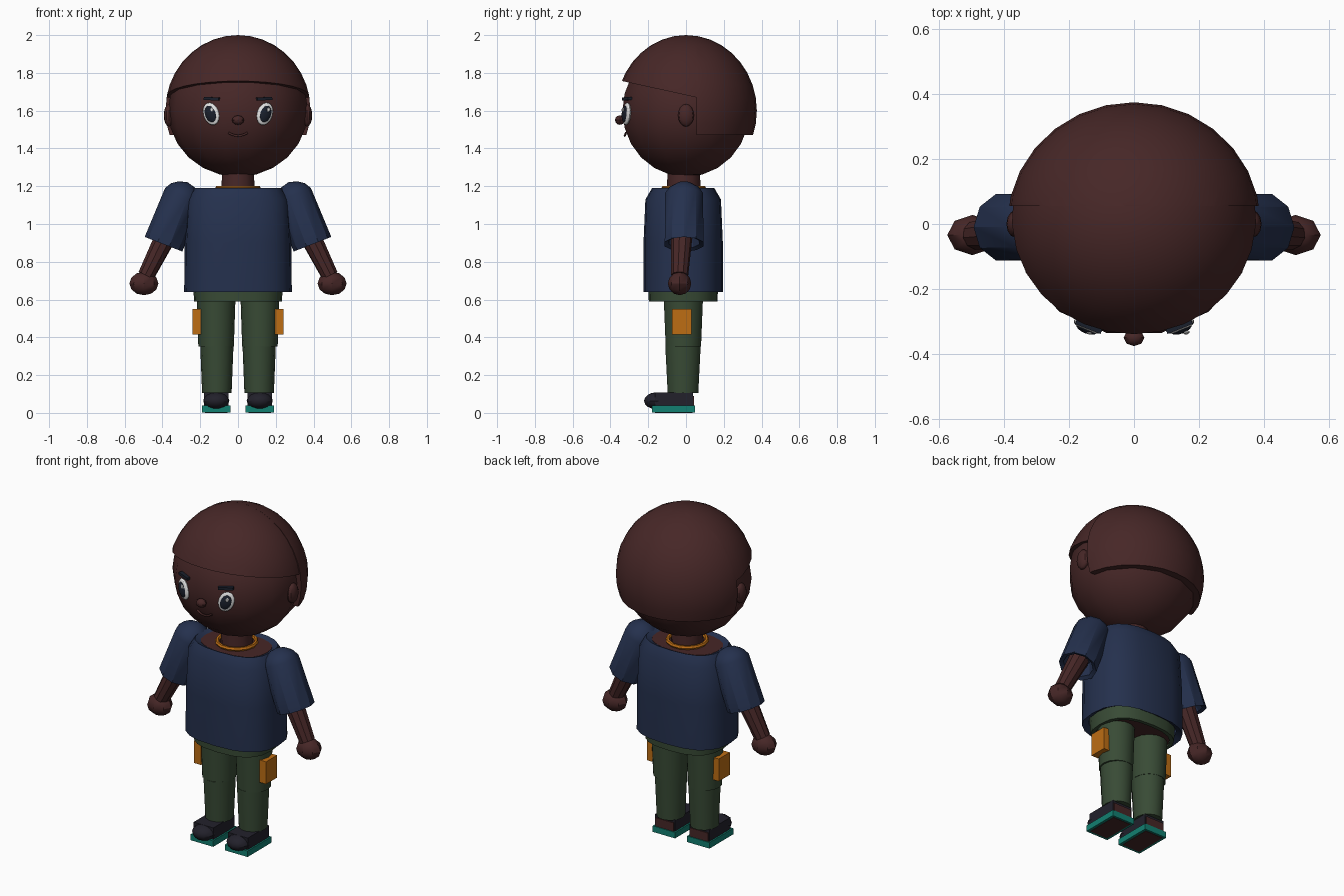
import bpy, bmesh, math
from mathutils import Vector, Matrix

if "Cube" in bpy.data.objects:
    bpy.data.objects.remove(bpy.data.objects["Cube"], do_unlink=True)


def material(name, r, g, b):
    m = bpy.data.materials.new(name)
    m.use_nodes = True
    m.diffuse_color = (r, g, b, 1)
    bsdf = next(n for n in m.node_tree.nodes if n.type == 'BSDF_PRINCIPLED')
    bsdf.inputs["Base Color"].default_value = (r, g, b, 1)
    return m


SKIN = material("deep_brown", 0.062, 0.020, 0.020)
SHIRT = material("navy_cloth", 0.018, 0.030, 0.075)
PANTS = material("olive_cloth", 0.040, 0.070, 0.036)
ORANGE = material("orange", 0.51, 0.155, 0.007)
TEAL = material("teal_rubber", 0.006, 0.215, 0.165)
SHOE = material("charcoal", 0.016, 0.015, 0.024)
WHITE = material("eye_white", 0.75, 0.75, 0.75)
PUPIL = material("pupil_dark", 0.010, 0.014, 0.025)


def finish(name, bm, mat, smooth=True):
    bmesh.ops.recalc_face_normals(bm, faces=bm.faces)
    me = bpy.data.meshes.new(name)
    bm.to_mesh(me)
    bm.free()
    ob = bpy.data.objects.new(name, me)
    bpy.context.collection.objects.link(ob)
    me.materials.append(mat)
    if smooth:
        bpy.ops.object.select_all(action='DESELECT')
        ob.select_set(True)
        bpy.context.view_layer.objects.active = ob
        bpy.ops.object.shade_smooth_by_angle(angle=math.radians(32))
    return ob


def loft(name, mat, rings, at=(0, 0, 0), aim=(0, 0, 1), n=16, p=2, cap=True, cuts=()):
    """Skin rings of (height, x radius, y radius); p above 2 squares the section."""
    bm = bmesh.new()
    q = Vector((0, 0, 1)).rotation_difference(Vector(aim)).to_matrix().to_4x4()
    m = Matrix.Translation(at) @ q
    loops = []
    for z, rx, ry in rings:
        loop = []
        for i in range(n):
            a = math.tau * i / n
            c, s = math.cos(a), math.sin(a)
            x = math.copysign(abs(c) ** (2 / p), c) * rx
            y = math.copysign(abs(s) ** (2 / p), s) * ry
            loop.append(bm.verts.new(m @ Vector((x, y, z))))
        loops.append(loop)
    for a, b in zip(loops, loops[1:]):
        for i in range(n):
            j = (i + 1) % n
            bm.faces.new((a[i], a[j], b[j], b[i]))
    if cap:
        for ring, loop in ((rings[0], loops[0]), (rings[-1], loops[-1])):
            if ring[1] > 0:
                bm.faces.new(loop)
    bmesh.ops.remove_doubles(bm, verts=bm.verts, dist=1e-5)
    for co, no in cuts:
        bmesh.ops.bisect_plane(bm, geom=bm.verts[:] + bm.edges[:] + bm.faces[:],
                               plane_co=co, plane_no=no, clear_inner=True)
        bmesh.ops.holes_fill(bm, edges=[e for e in bm.edges if e.is_boundary], sides=0)
    return finish(name, bm, mat)


def ball(name, mat, at, size, aim=(0, 0, 1), n=14, rows=10, cuts=()):
    rings = []
    for k in range(rows + 1):
        t = math.pi * k / rows
        r = math.sin(t) if 0 < k < rows else 0
        rings.append((-math.cos(t) * size[2], r * size[0], r * size[1]))
    return loft(name, mat, rings, at, aim, n, cuts=cuts)


def box(name, mat, lo, hi):
    lo, hi = Vector(lo), Vector(hi)
    bm = bmesh.new()
    bmesh.ops.create_cube(bm, size=1)
    bmesh.ops.scale(bm, vec=hi - lo, verts=bm.verts)
    bmesh.ops.translate(bm, vec=(lo + hi) / 2, verts=bm.verts)
    return finish(name, bm, mat, smooth=False)


# Head and hair
C = (0, 0, 1.6)
ball("head", SKIN, C, (0.37, 0.345, 0.35), n=14, rows=12)
ball("hair_cap", SKIN, C, (0.385, 0.37, 0.4), n=28, rows=18,
     cuts=[((0, -0.33, 1.755), (0, 0.085, 0.385))])
ball("hair_back", SKIN, C, (0.39, 0.375, 0.4), n=28, rows=18,
     cuts=[((0, 0.055, 0), (0, 1, 0)), ((0, 0, 1.47), (0, 0, 1))])

# Face
ball("nose", SKIN, (0, -0.35, 1.55), (0.032, 0.026, 0.025), n=8, rows=6)
mouth = bpy.data.curves.new("mouth", 'CURVE')
mouth.dimensions = '3D'
mouth.bevel_depth = 0.006
mouth.bevel_resolution = 1
mouth.use_fill_caps = True
line = mouth.splines.new('POLY')
line.points.add(6)
for i, pt in enumerate(line.points):
    t = i / 3 - 1
    pt.co = (t * 0.05, -0.324 + 0.006 * t * t, 1.467 + 0.016 * t * t, 1)
mouth.materials.append(SKIN)
bpy.context.collection.objects.link(bpy.data.objects.new("mouth", mouth))

# Neck, necklace and body under the clothes
loft("neck", SKIN, [(1.16, 0.09, 0.09), (1.3, 0.082, 0.085)], at=(0, -0.012, 0), n=12)
loft("torso", SKIN, [(0.595, 0.21, 0.165), (1.1, 0.22, 0.16), (1.178, 0.205, 0.14)],
     at=(0, -0.015, 0), n=20, p=2.5)
tube = [(0.012 * math.sin(math.tau * k / 6), 0.108 + 0.012 * math.cos(math.tau * k / 6))
        for k in range(7)]
loft("necklace", ORANGE, [(z, r, r) for z, r in tube], at=(0, -0.012, 1.192), n=14, cap=False)

# Shirt and trouser waist, both hollow
loft("shirt", SHIRT, [(0.66, 0.25, 0.18), (0.64, 0.285, 0.21), (0.9, 0.282, 0.21),
                      (1.13, 0.27, 0.2), (1.19, 0.235, 0.165), (1.17, 0.19, 0.125)],
     at=(0, -0.015, 0), n=20, p=2.6, cap=False)
loft("trouser_waist", PANTS, [(0.59, 0.21, 0.16), (0.59, 0.232, 0.182),
                              (0.7, 0.24, 0.185)],
     at=(0, -0.015, 0), n=20, p=2.6, cap=False)

for s, side in ((1, "left"), (-1, "right")):
    # Eye, brow and ear
    out = Vector((0.36 * s, -0.93, 0))
    eye = Vector((0.142 * s, -0.314, 1.583))
    ball(side + "_eye_white", WHITE, eye, (0.044, 0.062, 0.018), out, n=16, rows=8)
    ball(side + "_pupil", PUPIL, eye + out * 0.009, (0.032, 0.047, 0.015), out, n=16, rows=8)
    ball(side + "_eye_glint", WHITE, eye + out * 0.022 + Vector((0.012, 0, 0.022)),
         (0.01, 0.013, 0.006), out, n=8, rows=4)
    brow = box(side + "_brow", PUPIL, (-0.042, -0.012, -0.008), (0.042, 0.012, 0.008))
    brow.location = (0.138 * s, -0.312, 1.663)
    brow.rotation_euler = (0, -0.05 * s, 0.38 * s)
    ball(side + "_ear", SKIN, (0.365 * s, 0, 1.575), (0.028, 0.042, 0.06), n=12, rows=8)

    # Arm
    loft(side + "_sleeve", SHIRT,
         [(-0.072, 0, 0), (-0.06, 0.045, 0.045), (-0.035, 0.08, 0.082), (0, 0.1, 0.105),
          (0.28, 0.107, 0.108), (0.27, 0.085, 0.085), (0.2, 0.06, 0.06)],
         at=(0.293 * s, -0.01, 1.154), aim=(0.36 * s, 0, -0.93), n=10)
    loft(side + "_forearm", SKIN, [(0, 0.058, 0.058), (0.25, 0.045, 0.045)],
         at=(0.375 * s, -0.022, 0.95), aim=(0.115 * s, -0.012, -0.23), n=10)
    ball(side + "_hand", SKIN, (0.498 * s, -0.034, 0.685), (0.077, 0.062, 0.062), n=8, rows=6)

    # Trouser leg and pocket
    at = (0.116 * s, -0.014, 0)
    loft(side + "_upper_leg", PANTS, [(0.352, 0.094, 0.096), (0.62, 0.103, 0.107)], at=at, n=14)
    loft(side + "_lower_leg", PANTS, [(0.105, 0.078, 0.083), (0.354, 0.088, 0.096)],
         at=(0.112 * s, -0.016, 0), n=14)
    xs = sorted((0.195 * s, 0.24 * s))
    box(side + "_pocket", ORANGE, (xs[0], -0.075, 0.415), (xs[1], 0.03, 0.55))

    # Shoe
    x = 0.115 * s
    box(side + "_sole", TEAL, (x - 0.075, -0.18, 0.002), (x + 0.075, 0.047, 0.038))
    box(side + "_sole_inset", SKIN, (x - 0.06, -0.165, 0), (x + 0.06, 0.035, 0.004))
    box(side + "_shoe", SHOE, (x - 0.066, -0.165, 0.036), (x + 0.066, 0.036, 0.108))
    box(side + "_heel", SKIN, (x - 0.06, -0.02, 0.036), (x + 0.06, 0.042, 0.09))
    ball(side + "_toe", SHOE, (x, -0.155, 0.064), (0.069, 0.067, 0.045), n=12, rows=8)
